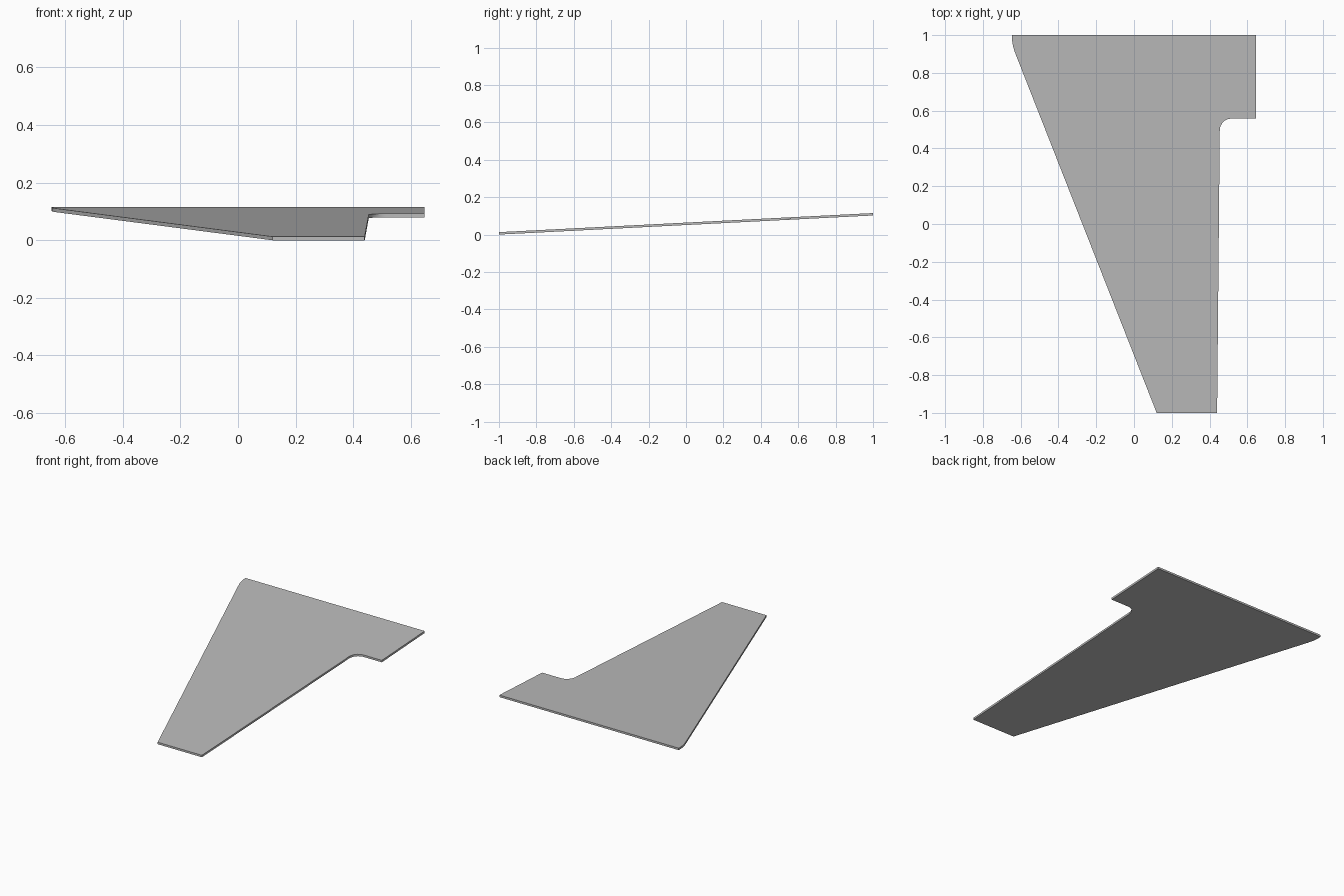
import bpy, bmesh, math

cube = bpy.data.objects.get("Cube")
if cube:
    bpy.data.objects.remove(cube, do_unlink=True)

THICK = 0.013
SLOPE = 0.051


def arc(cx, cy, rx, ry, start, end, steps=8):
    """Points along an elliptical arc, angles in degrees."""
    angles = [math.radians(start + (end - start) * i / steps) for i in range(steps + 1)]
    return [(cx + rx * math.cos(a), cy + ry * math.sin(a)) for a in angles]


# Plain grey skin
grey = bpy.data.materials.new("plain_grey")
grey.use_nodes = True
colour = (0.5, 0.5, 0.5, 1)
grey.diffuse_color = colour
grey.node_tree.nodes["Principled BSDF"].inputs["Base Color"].default_value = colour

# Wing outline: tip, trailing edge, filleted notch, root, rounded leading corner
outline = [(0.12, -1), (0.44, -1)]
outline += arc(0.515, 0.495, 0.061, 0.063, 180, 90)
outline += [(0.647, 0.558), (0.647, 1)]
outline += arc(-0.387, 1, 0.26, 0.26, 180, 202, 5)

# Extrude the outline into a thin plate that rises towards the root
bm = bmesh.new()
base = bm.faces.new([bm.verts.new((x, y, SLOPE * (y + 1))) for x, y in outline])
top = bmesh.ops.extrude_face_region(bm, geom=[base])["geom"]
bmesh.ops.translate(bm, vec=(0, 0, THICK),
                    verts=[v for v in top if isinstance(v, bmesh.types.BMVert)])
bmesh.ops.recalc_face_normals(bm, faces=bm.faces)
mesh = bpy.data.meshes.new("wing_panel")
bm.to_mesh(mesh)
bm.free()
mesh.materials.append(grey)
wing = bpy.data.objects.new("wing_panel", mesh)
bpy.context.collection.objects.link(wing)

# Smooth the rounded corners, keep the rims sharp
bpy.context.view_layer.objects.active = wing
wing.select_set(True)
bpy.ops.object.shade_smooth_by_angle(angle=math.radians(30))
